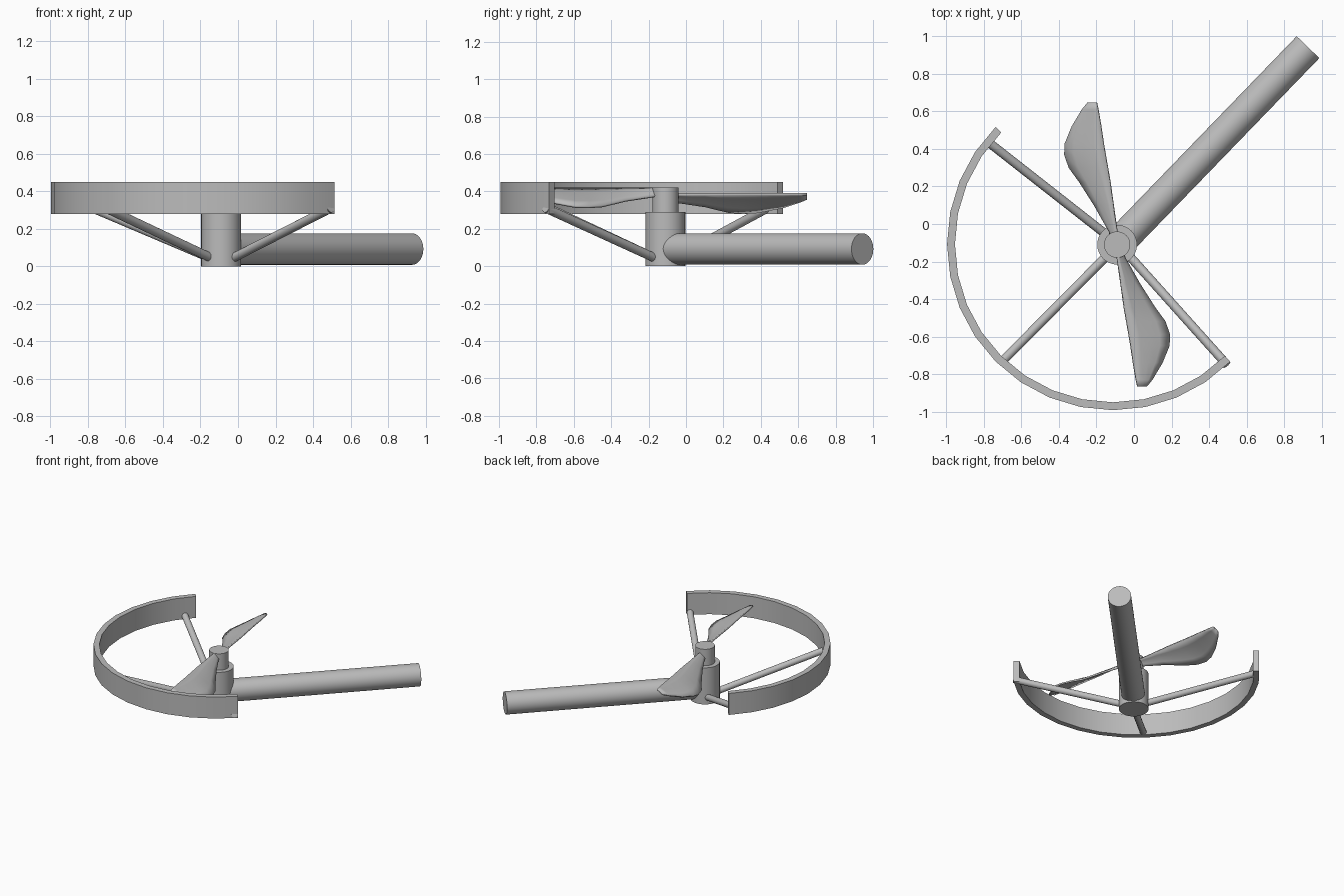
import bpy, bmesh, math
from mathutils import Vector

if "Cube" in bpy.data.objects:
    bpy.data.objects.remove(bpy.data.objects["Cube"], do_unlink=True)

grey = bpy.data.materials.new("light grey")
grey.use_nodes = True
grey.diffuse_color = (0.5, 0.5, 0.5, 1)
grey.node_tree.nodes["Principled BSDF"].inputs["Base Color"].default_value = (0.5, 0.5, 0.5, 1)

HUB = Vector((-0.09, -0.11, 0))


def finish(name, bm, angle=35):
    bmesh.ops.recalc_face_normals(bm, faces=bm.faces)
    mesh = bpy.data.meshes.new(name)
    bm.to_mesh(mesh)
    bm.free()
    mesh.materials.append(grey)
    obj = bpy.data.objects.new(name, mesh)
    bpy.context.collection.objects.link(obj)
    bpy.ops.object.select_all(action='DESELECT')
    obj.select_set(True)
    bpy.context.view_layer.objects.active = obj
    bpy.ops.object.shade_smooth_by_angle(angle=math.radians(angle))
    return obj


def rod(name, a, b, radius, sides=48):
    """Closed cylinder between two points."""
    a, b = Vector(a), Vector(b)
    bm = bmesh.new()
    bmesh.ops.create_cone(bm, cap_ends=True, segments=sides, radius1=radius,
                          radius2=radius, depth=(b - a).length)
    bm.transform((b - a).to_track_quat('Z', 'Y').to_matrix().to_4x4())
    bmesh.ops.translate(bm, verts=bm.verts, vec=(a + b) / 2)
    return finish(name, bm)


def up(z):
    return HUB + Vector((0, 0, z))


# Motor housing, rotor shaft and the long arm
rod("motor_base", up(0), up(0.2), 0.106)
rod("motor_housing", up(0.2), up(0.29), 0.106)
rod("propeller_hub", up(0.29), up(0.42), 0.07)
rod("arm", up(0.092), (0.928, 0.943, 0.092), 0.084)

# Struts that carry the guard
for name, start, end in (
        ("left_strut", (-0.15, -0.055), (-0.775, 0.435)),
        ("front_strut", (-0.145, -0.17), (-0.705, -0.735)),
        ("right_strut", (-0.025, -0.17), (0.495, -0.75))):
    rod(name, (*start, 0.045), (*end, 0.31), 0.024, 24)

# Half-circle guard, swept as a rectangular section
bm = bmesh.new()
sections = []
for i in range(17):
    a = math.radians(135 + i * 11.25)
    sections.append([bm.verts.new((-0.112 + r * math.cos(a), -0.108 + r * math.sin(a), z))
                     for r, z in ((0.843, 0.28), (0.885, 0.28), (0.885, 0.45), (0.843, 0.45))])
for p, q in zip(sections, sections[1:]):
    for k in range(4):
        bm.faces.new((p[k], p[k - 1], q[k - 1], q[k]))
bm.faces.new(sections[0])
bm.faces.new(sections[-1])
finish("propeller_guard", bm)

# Blade stations: distance out, leading x, trailing x, trailing height
STATIONS = ((0.02, 0.0, -0.03, 0.35), (0.07, 0.0, -0.04, 0.34), (0.21, -0.02, -0.12, 0.32),
            (0.335, -0.037, -0.2, 0.29), (0.41, -0.05, -0.255, 0.285),
            (0.48, -0.062, -0.28, 0.287), (0.54, -0.072, -0.277, 0.298),
            (0.63, -0.085, -0.24, 0.315), (0.72, -0.1, -0.186, 0.345),
            (0.757, -0.108, -0.155, 0.36))


def blade(name, side, lift):
    bm = bmesh.new()
    rows = []
    for out, lead, trail, low in STATIONS:
        row = []
        for k in range(5):
            t = k / 4
            x = lead + (trail - lead) * t
            z = 0.385 + (low - 0.385) * t + 0.006 * math.sin(math.pi * t)
            row.append(bm.verts.new(HUB + Vector((side * x, side * out, z + lift))))
        rows.append(row)
    for p, q in zip(rows, rows[1:]):
        for k in range(4):
            bm.faces.new((p[k], p[k + 1], q[k + 1], q[k]))
    obj = finish(name, bm)
    solid = obj.modifiers.new("thickness", 'SOLIDIFY')
    solid.thickness = 0.012
    solid.offset = 0
    return obj


blade("back_blade", 1, 0)
blade("front_blade", -1, 0.03)
